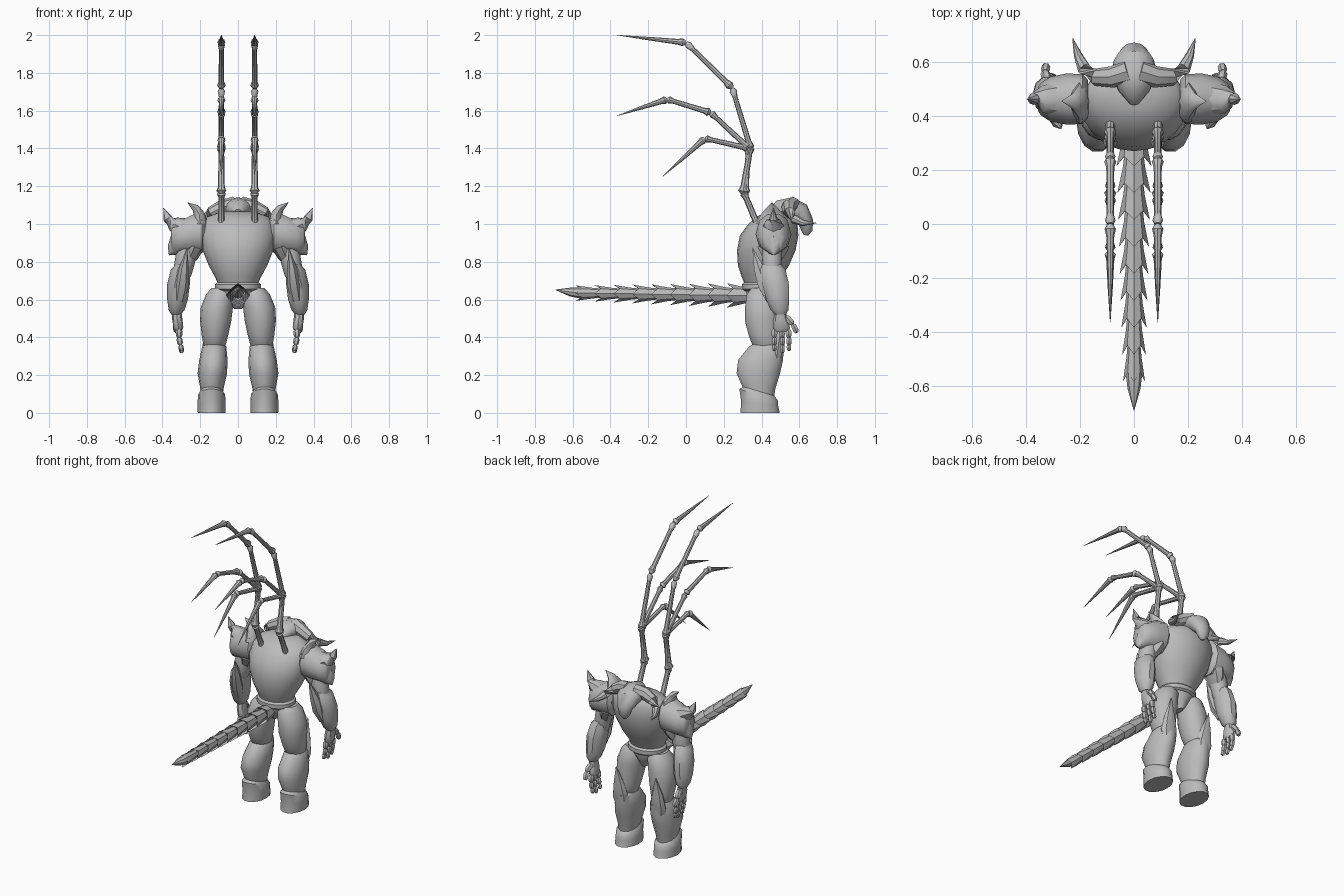
import bpy, bmesh, math
from mathutils import Vector

grey = bpy.data.materials.new("stone grey")
grey.diffuse_color = (0.5, 0.5, 0.5, 1)


def finish(name, bm, mirror=False, angle=40):
    """Turn a bmesh into a named object, optionally mirrored over x = 0."""
    bmesh.ops.recalc_face_normals(bm, faces=bm.faces)
    me = bpy.data.meshes.new(name)
    bm.to_mesh(me)
    bm.free()
    me.materials.append(grey)
    ob = bpy.data.objects.new(name, me)
    bpy.context.collection.objects.link(ob)
    if mirror:
        ob.modifiers.new("mirror", 'MIRROR').use_mirror_merge = False
    bpy.ops.object.select_all(action='DESELECT')
    ob.select_set(True)
    bpy.context.view_layer.objects.active = ob
    bpy.ops.object.shade_smooth_by_angle(angle=math.radians(angle))
    return ob


def skin(bm, rings):
    """Bridge rings of points and cap both ends."""
    vs = [[bm.verts.new(p) for p in r] for r in rings]
    n = len(vs[0])
    for a, b in zip(vs, vs[1:]):
        for i in range(n):
            bm.faces.new((a[i], a[(i + 1) % n], b[(i + 1) % n], b[i]))
    bm.faces.new(vs[0])
    bm.faces.new(vs[-1])


def loft(name, secs, n=14, mirror=False, tilt=0.0):
    """Stack of horizontal ellipses (cx, cy, z, rx, ry)."""
    bm = bmesh.new()
    rings = []
    for cx, cy, z, rx, ry in secs:
        rings.append([(cx + rx * math.cos(t), cy + ry * math.sin(t), z)
                      for t in (2 * math.pi * i / n for i in range(n))])
    skin(bm, rings)
    return finish(name, bm, mirror)


def tube_rings(path, radii, n=8):
    """Rings along a path; a radius may be a (side, depth) pair."""
    pts = [Vector(p) for p in path]
    rings = []
    for i, p in enumerate(pts):
        t = (pts[min(i + 1, len(pts) - 1)] - pts[max(i - 1, 0)]).normalized()
        ref = Vector((1, 0, 0)) if abs(t.x) < 0.8 else Vector((0, 1, 0))
        u = (ref - t * ref.dot(t)).normalized()
        v = t.cross(u)
        r = radii[i]
        a, b = r if isinstance(r, tuple) else (r, r)
        rings.append([p + u * a * math.cos(k) + v * b * math.sin(k)
                      for k in (2 * math.pi * j / n for j in range(n))])
    return rings


def tube(name, path, radii, n=8, mirror=False):
    bm = bmesh.new()
    skin(bm, tube_rings(path, radii, n))
    return finish(name, bm, mirror)


# Torso, pelvis and belt
loft("torso", [(0, .40, .67, .10, .085), (0, .40, .72, .122, .105), (0, .41, .78, .155, .135),
               (0, .425, .86, .187, .155), (0, .44, .94, .20, .155), (0, .46, 1.0, .192, .13),
               (0, .475, 1.04, .16, .10), (0, .49, 1.065, .09, .06)], 20)
loft("pelvis", [(0, .41, .55, .02, .04), (0, .40, .60, .06, .075), (0, .40, .645, .105, .09),
                (0, .40, .68, .11, .09)], 16)
loft("belt", [(0, .40, .645, .108, .092), (0, .40, .655, .122, .104), (0, .40, .68, .122, .104),
              (0, .40, .692, .108, .092)], 20)

# Bowed head with horns
tube("head", [(0, .45, 1.06), (0, .49, 1.08), (0, .55, 1.082), (0, .605, 1.06), (0, .635, 1.01),
              (0, .64, .965), (0, .635, .94)],
     [.02, (.055, .045), (.085, .06), (.075, .055), (.05, .04), (.035, .03), .012], 12)
tube("horn", [(.02, .565, 1.10), (.08, .545, 1.09), (.14, .545, 1.06), (.185, .575, 1.025),
              (.207, .625, 1.005), (.228, .69, 1.005)],
     [.045, .04, .033, .026, .016, .001], 8, True)

# Shoulder armour and its spikes
bm = bmesh.new()
rings = []
for x, z, ry, rz in [(.17, .955, .07, .085), (.19, .955, .092, .115), (.25, .945, .095, .105),
                     (.31, .93, .083, .088), (.345, .925, .06, .085), (.355, .925, .045, .06)]:
    rings.append([(x, .463 + ry * math.cos(k), z + rz * math.sin(k))
                  for k in (math.pi * j / 5 for j in range(10))])
skin(bm, rings)
finish("shoulder_guard", bm, True)
for path, radii in [
        ([(.28, .463, .97), (.34, .463, 1.0), (.372, .463, 1.03), (.395, .463, 1.085)],
         [.065, (.05, .04), (.025, .022), .001]),
        ([(.20, .455, 1.0), (.205, .455, 1.05), (.225, .455, 1.085), (.268, .455, 1.115)],
         [(.04, .085), (.03, .06), (.02, .03), .001]),
        ([(.31, .463, .90), (.345, .463, .86), (.365, .463, .835)], [.06, .035, .001]),
        ([(.23, .463, .88), (.25, .463, .83), (.27, .463, .78)], [(.05, .085), (.04, .06), (.02, .012)])]:
    tube("shoulder_spike", path, radii, 8, True)

# Arms with elbow blade
tube("upper_arm", [(.255, .46, .92), (.275, .455, .83), (.295, .455, .74), (.30, .46, .70)],
     [.05, .055, .05, .035], 10, True)
loft("forearm", [(.328, .50, .52, .025, .03), (.325, .495, .545, .042, .05), (.32, .485, .60, .055, .064),
                 (.315, .475, .68, .06, .074), (.303, .46, .76, .052, .07), (.285, .45, .81, .022, .035)],
     10, True)
tube("elbow_blade", [(.31, .45, .60), (.295, .415, .68), (.285, .385, .77), (.27, .352, .875)],
     [.03, (.035, .04), (.025, .03), .001], 6, True)

# Hands: palm, three fingers and a thumb
tube("palm", [(.325, .50, .54), (.322, .50, .50), (.315, .505, .45), (.312, .505, .43)],
     [.025, (.027, .038), (.026, .045), (.015, .04)], 8, True)


def finger(name, pts, r):
    """Finger made of separate tapered joints."""
    bm = bmesh.new()
    for k, (a, b) in enumerate(zip(pts, pts[1:])):
        a, b = Vector(a), Vector(b)
        q = r * (1 - .12 * k)
        skin(bm, tube_rings([a, a.lerp(b, .25), a.lerp(b, .8), b], [q * .6, q, q * .95, q * .55], 6))
    finish(name, bm, True)


for y, dy, low in [(.468, .0, .33), (.505, .005, .318), (.540, .005, .33)]:
    finger("finger", [(.312, y, .445), (.312, y + dy, .40), (.305, y + dy, .36), (.297, y + dy, low)], .018)
finger("thumb", [(.322, .53, .51), (.33, .565, .47), (.325, .588, .425)], .019)

# Legs: thigh, shin guard, knee blade and foot
loft("thigh", [(.09, .405, .66, .05, .06), (.095, .405, .63, .073, .085), (.112, .405, .56, .085, .095),
               (.118, .405, .49, .083, .096), (.122, .415, .41, .07, .085), (.125, .425, .345, .056, .07),
               (.125, .43, .325, .04, .05)], 14, True)
loft("shin", [(.14, .39, .07, .055, .075), (.138, .388, .13, .062, .088), (.136, .383, .21, .078, .118),
              (.13, .395, .28, .075, .122), (.126, .425, .35, .064, .095), (.126, .43, .37, .045, .07)],
     14, True)
tube("knee_blade", [(.135, .475, .24), (.135, .485, .33), (.14, .498, .42), (.145, .522, .54)],
     [(.03, .02), (.058, .035), (.038, .025), .001], 8, True)
bm = bmesh.new()
rings = []
for cy, z, rx, ry, slope in [(.392, 0, .073, .107, 0), (.39, .05, .074, .10, .1),
                             (.385, .095, .072, .105, .3), (.385, .12, .055, .08, .3)]:
    rings.append([(.14 + rx * math.cos(k), cy + ry * math.sin(k), z - slope * ry * math.sin(k))
                  for k in (2 * math.pi * j / 14 for j in range(14))])
skin(bm, rings)
finish("foot", bm, True)

# Tail: overlapping flared segments with four barbs each
bm = bmesh.new()
count = 9
for s in range(count):
    f = s / (count - 1)
    y = .335 - .1 * s
    r = .052 - .019 * f
    zc = .622 + .012 * f
    ring_set = []
    for dy, scale, barb in [(.02, .72, 0), (-.03, .85, 0), (-.085, 1.0, 1), (-.07, .6, 0)]:
        ring = []
        for j in range(8):
            k = math.pi * j / 4
            spike = barb if j % 2 == 0 else 0
            q = r * scale * (1 + .25 * spike)
            ring.append((q * math.cos(k), y + dy - .035 * spike, zc + q * math.sin(k)))
        ring_set.append(ring)
    skin(bm, ring_set)
finish("tail_segments", bm, angle=30)
tube("tail_tip", [(0, -.50, .633), (0, -.56, .636), (0, -.61, .64), (0, -.692, .652)],
     [.022, .03, .024, .001], 8)

# Skeletal wings: an arm that splits into three jointed fingers
X = .088


def bone(a, b, r0, r1, tip=False):
    a, b = Vector((X, *a)), Vector((X, *b))
    cuts = [0, .06, .14, .85, .95, 1] if not tip else [0, .05, .12, .5, .8, 1]
    rad = ([r0 * .7, r0 * 1.5, r0, r1, r1 * 1.5, r1 * .7] if not tip
           else [r0 * .7, r0 * 1.4, r0, r0 * .65, r0 * .3, .001])
    tube("wing_claw" if tip else "wing_bone", [a.lerp(b, c) for c in cuts], rad, 8, True)


bone((.385, .98), (.305, 1.17), .017, .016)
bone((.30, 1.16), (.342, 1.41), .018, .015)
bone((.318, 1.16), (.328, 1.40), .014, .012)
for chain in [[(.345, 1.39), (.245, 1.72), (.0, 1.96), (-.365, 2.0)],
              [(.335, 1.40), (.13, 1.59), (-.10, 1.66), (-.365, 1.573)],
              [(.335, 1.40), (.10, 1.453), (-.125, 1.25)]]:
    for i, (a, b) in enumerate(zip(chain, chain[1:])):
        bone(a, b, .015, .013, tip=(i == len(chain) - 2))
